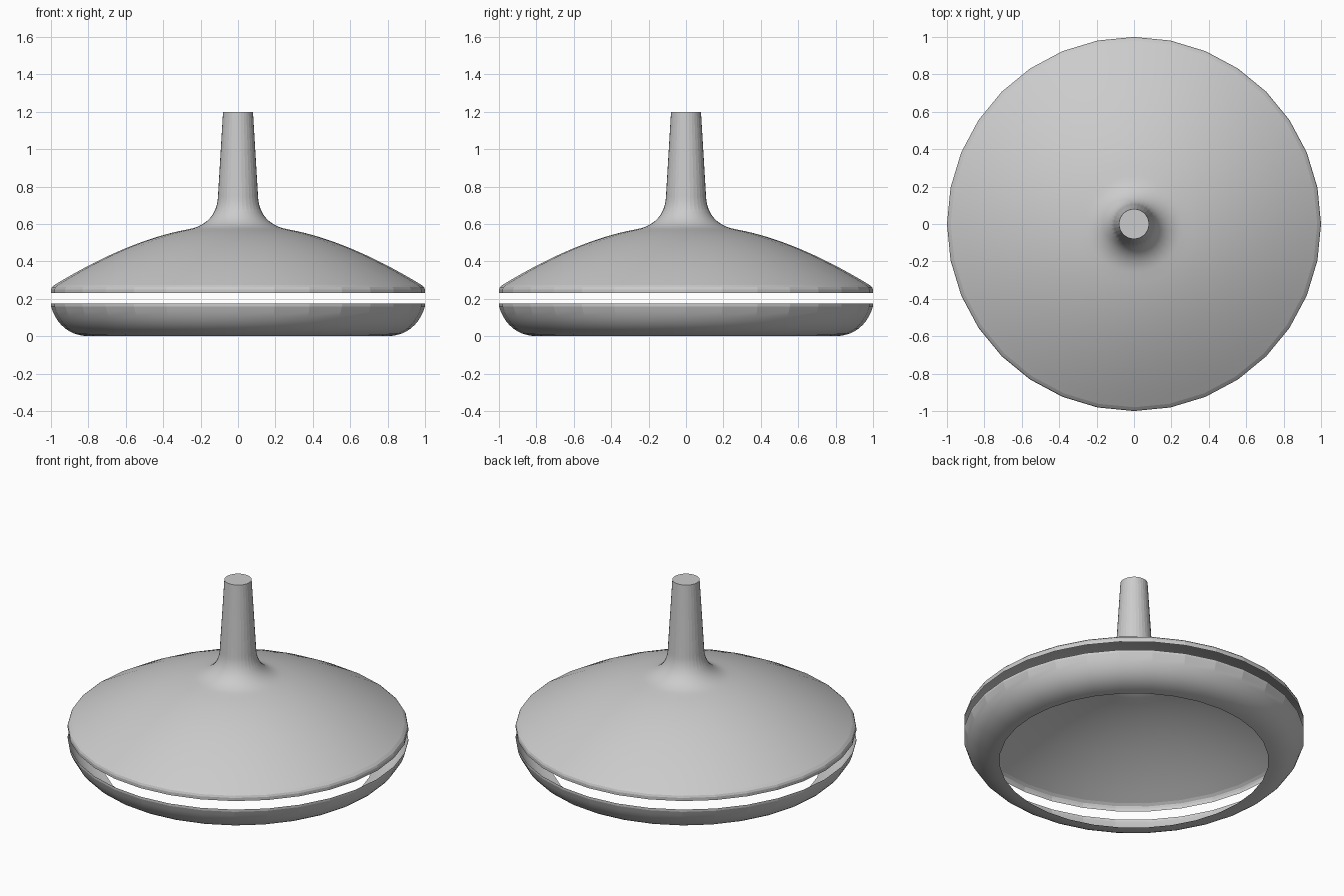
import bpy, bmesh
from math import sin, cos, pi, radians
from mathutils import Vector

cube = bpy.data.objects.get("Cube")
if cube:
    bpy.data.objects.remove(cube, do_unlink=True)

SEGMENTS = 32

grey = bpy.data.materials.new("light grey metal")
grey.use_nodes = True
colour = (0.6, 0.6, 0.6, 1)
grey.diffuse_color = colour
grey.node_tree.nodes["Principled BSDF"].inputs["Base Color"].default_value = colour


def bezier(a, b, c, d, steps):
    """Points (radius, height) along a cubic curve, without the first."""
    a, b, c, d = map(Vector, (a, b, c, d))
    pts = []
    for i in range(1, steps + 1):
        t = i / steps
        u = 1 - t
        pts.append(tuple(a * u**3 + b * 3*u*u*t + c * 3*u*t*t + d * t**3))
    return pts


def lathe(name, profile, cap_end=False):
    """Turn an open profile around the z axis."""
    bm = bmesh.new()
    rings = []
    for r, z in profile:
        rings.append([bm.verts.new((r * cos(2*pi*k/SEGMENTS), r * sin(2*pi*k/SEGMENTS), z))
                      for k in range(SEGMENTS)])
    for low, high in zip(rings, rings[1:]):
        for k in range(SEGMENTS):
            n = (k + 1) % SEGMENTS
            bm.faces.new((low[k], low[n], high[n], high[k]))
    if cap_end:
        bm.faces.new(rings[-1])
    mesh = bpy.data.meshes.new(name)
    bm.to_mesh(mesh)
    bm.free()
    mesh.materials.append(grey)
    obj = bpy.data.objects.new(name, mesh)
    bpy.context.collection.objects.link(obj)
    bpy.ops.object.select_all(action='DESELECT')
    obj.select_set(True)
    bpy.context.view_layer.objects.active = obj
    bpy.ops.object.shade_smooth_by_angle(angle=radians(10))
    return obj


# Upper shade: rim, dome, flared neck and tapered stem with a closed top
shade = [(1, 0.23), (1, 0.25), (0.995, 0.262), (0.98, 0.275)]
shade += bezier(shade[-1], (0.74, 0.42), (0.5, 0.53), (0.26, 0.573), 14)
shade += bezier(shade[-1], (0.17, 0.59), (0.11, 0.65), (0.107, 0.75), 12)
shade += [(0.08, 1.2)]
lathe("upper_shade", shade, cap_end=True)

# Lower ring: rounded bowl edge, open underneath
ring = [(0.79, 0)]
ring += bezier(ring[0], (0.9, 0), (0.97, 0.06), (1, 0.16), 10)
ring += [(1, 0.175)]
lathe("lower_ring", ring)
